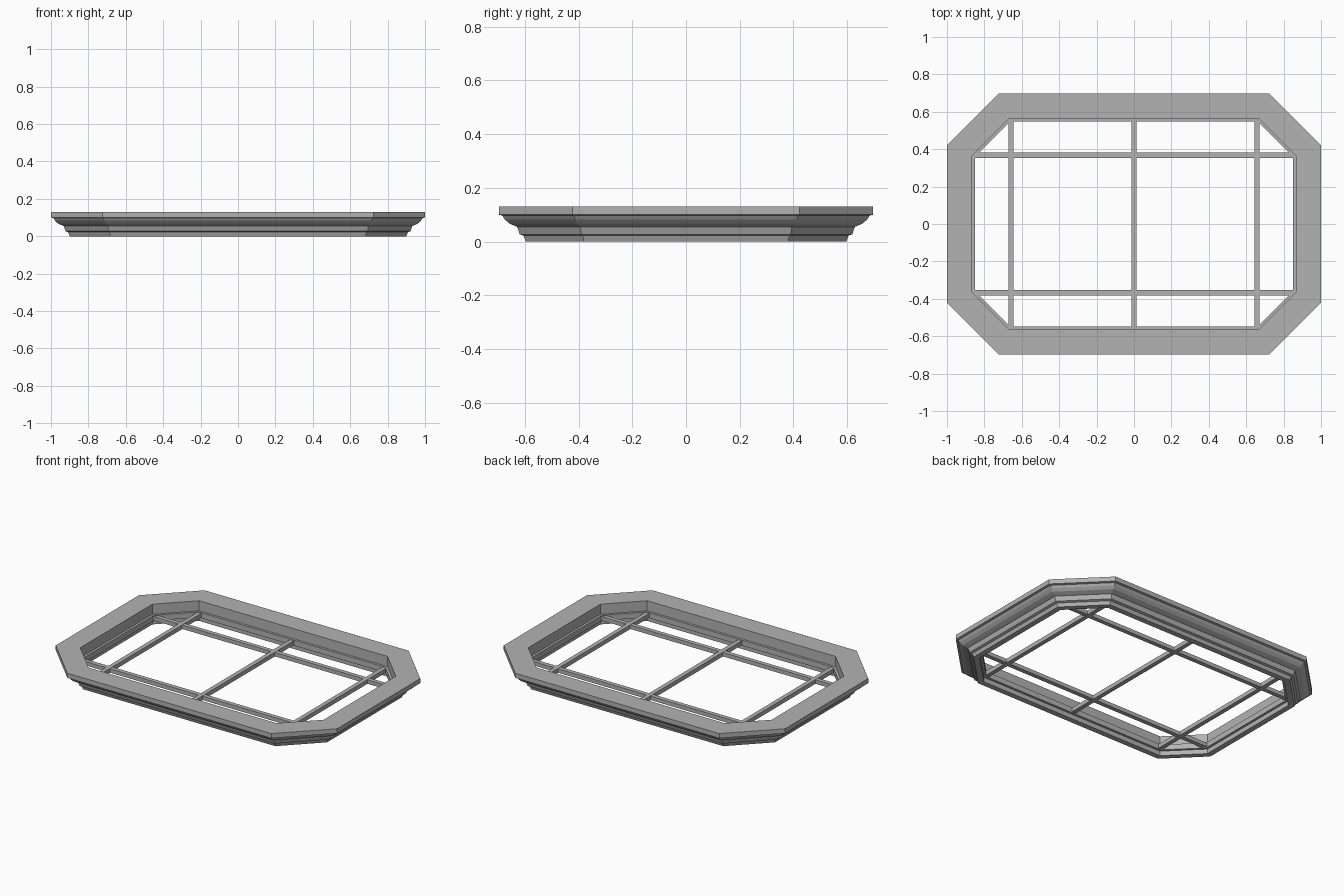
import bpy, bmesh

if "Cube" in bpy.data.objects:
    bpy.data.objects.remove(bpy.data.objects["Cube"])

HX, HY, CUT = 1.0, 0.697, 0.275  # outer half sizes and corner cut
TAN = 0.41421356                 # tan(22.5 deg), mitre shift per unit of inset

paint = bpy.data.materials.new("grey_paint")
paint.diffuse_color = (0.45, 0.45, 0.45, 1)
paint.use_nodes = True
paint.node_tree.nodes["Principled BSDF"].inputs["Base Color"].default_value = paint.diffuse_color


def octagon(d):
    """Corners of the outer octagon moved inward by d."""
    ax, ay = HX - CUT - d * TAN, HY - CUT - d * TAN
    x, y = HX - d, HY - d
    return [(x, -ay), (x, ay), (ax, y), (-ax, y),
            (-x, ay), (-x, -ay), (-ax, -y), (ax, -y)]


def add_object(name, bm):
    bmesh.ops.recalc_face_normals(bm, faces=bm.faces)
    me = bpy.data.meshes.new(name)
    bm.to_mesh(me)
    bm.free()
    me.materials.append(paint)
    ob = bpy.data.objects.new(name, me)
    bpy.context.collection.objects.link(ob)
    return ob


# Moulded frame: closed profile of (inset, height) swept round the octagon,
# with a thin glazing lip half way up the inside
profile = [(0, 0.13), (0, 0.10), (0.013, 0.097), (0.022, 0.083), (0.038, 0.068),
           (0.06, 0.058), (0.068, 0.055), (0.078, 0.027), (0.092, 0.022),
           (0.097, 0.008), (0.10, 0.0), (0.135, 0.0), (0.135, 0.03), (0.15, 0.03),
           (0.15, 0.065), (0.135, 0.065), (0.135, 0.13)]
bm = bmesh.new()
rings = [[bm.verts.new((x, y, z)) for x, y in octagon(d)] for d, z in profile]
for i, ring in enumerate(rings):
    nxt = rings[(i + 1) % len(rings)]
    for j in range(8):
        k = (j + 1) % 8
        bm.faces.new((ring[j], ring[k], nxt[k], nxt[j]))
add_object("window_frame", bm)


# Glazing bars: ends buried in the frame lip
def bar(name, x, y, sx, sy, z0=0.034, z1=0.061):
    bm = bmesh.new()
    bmesh.ops.create_cube(bm, size=1)
    for v in bm.verts:
        v.co = (x + v.co.x * sx, y + v.co.y * sy, (z0 + z1) / 2 + v.co.z * (z1 - z0))
    add_object(name, bm)


for n, x in enumerate((-0.658, 0, 0.658)):
    bar(f"cross_bar_{n}", x, 0, 0.028, 1.12)
for n, y in enumerate((-0.367, 0.367)):
    bar(f"long_bar_{n}", 0, y, 1.72, 0.028, 0.035, 0.06)
